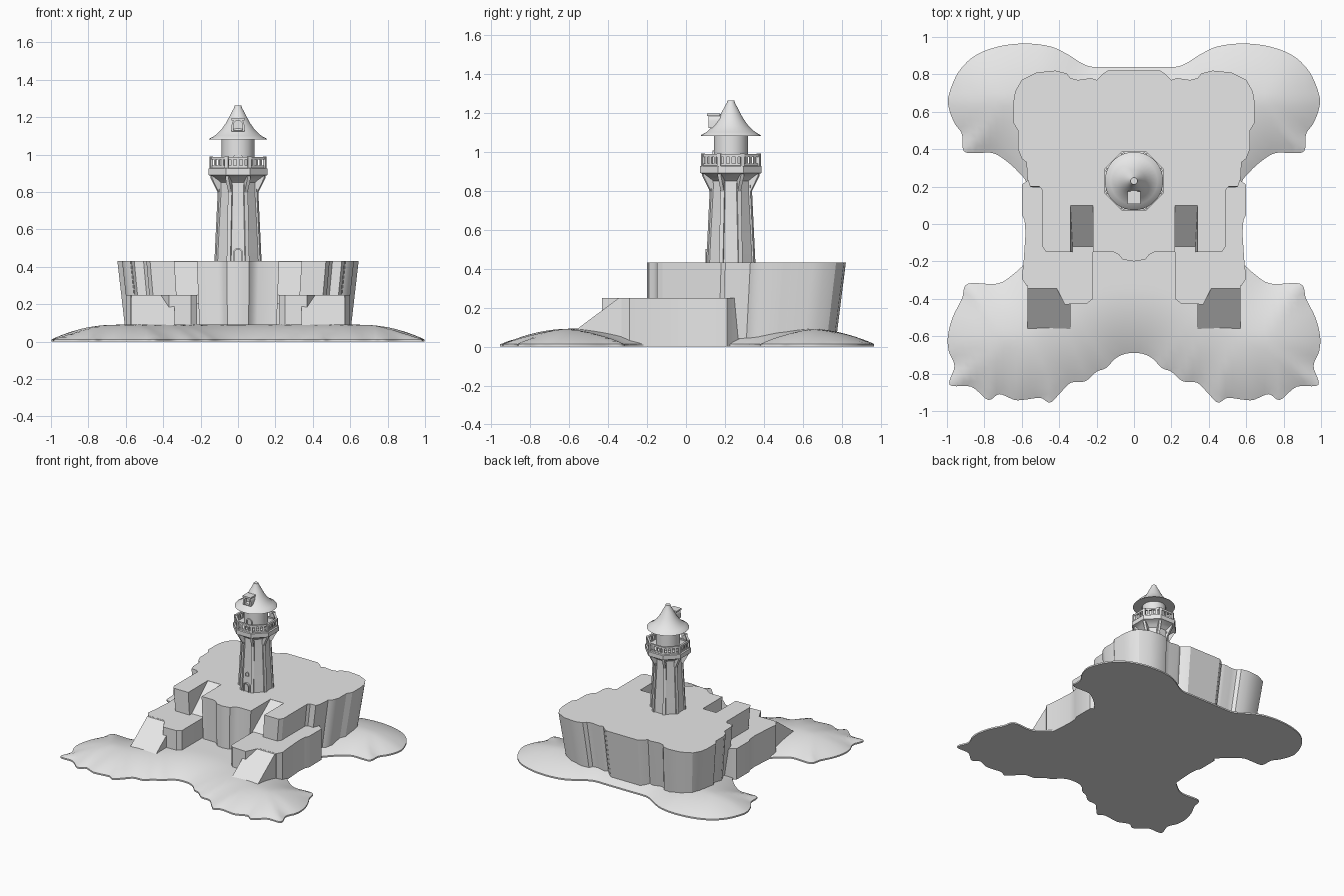
import bpy, bmesh
from math import sin, cos, pi, radians
from mathutils import Vector, Matrix, kdtree
from mathutils.geometry import delaunay_2d_cdt

cube = bpy.data.objects.get("Cube")
if cube:
    bpy.data.objects.remove(cube, do_unlink=True)

GREY = (0.8, 0.8, 0.8, 1)
stone = bpy.data.materials.new("plain_grey")
stone.use_nodes = True
stone.diffuse_color = GREY
stone.node_tree.nodes["Principled BSDF"].inputs["Base Color"].default_value = GREY

TOWER_Y = 0.23
DECK = 0.43      # top of the upper terrace
STEP = 0.25      # top of the lower terraces


def finish(name, bm, angle=30):
    bmesh.ops.recalc_face_normals(bm, faces=bm.faces)
    mesh = bpy.data.meshes.new(name)
    bm.to_mesh(mesh)
    bm.free()
    mesh.materials.append(stone)
    obj = bpy.data.objects.new(name, mesh)
    bpy.context.collection.objects.link(obj)
    bpy.ops.object.select_all(action='DESELECT')
    obj.select_set(True)
    bpy.context.view_layer.objects.active = obj
    bpy.ops.object.shade_smooth_by_angle(angle=radians(angle))
    return obj


def add_loft(bm, rings, matrix=Matrix()):
    """Skin equal-length rings and cap both ends."""
    rows = [[bm.verts.new(matrix @ Vector(p)) for p in ring] for ring in rings]
    for a, b in zip(rows, rows[1:]):
        for i in range(len(a)):
            j = (i + 1) % len(a)
            bm.faces.new((a[i], a[j], b[j], b[i]))
    bm.faces.new(rows[0])
    bm.faces.new(rows[-1])


def loft(name, rings, angle=30):
    bm = bmesh.new()
    add_loft(bm, rings)
    return finish(name, bm, angle)


def box_rings(x0, x1, y0, y1, z0, z1):
    return [[(x0, y0, z), (x1, y0, z), (x1, y1, z), (x0, y1, z)] for z in (z0, z1)]


def ring(sides, apothem, z):
    r = apothem / cos(pi / sides)
    return [(r * cos(2 * pi * (k + .5) / sides),
             TOWER_Y + r * sin(2 * pi * (k + .5) / sides), z) for k in range(sides)]


def turned(name, sides, profile, angle=30):
    return loft(name, [ring(sides, r, z) for r, z in profile], angle)


def mirrored(half):
    return half + [(-x, y) for x, y in reversed(half) if x > 0]


def catmull(points, steps):
    out, n = [], len(points)
    for i in range(n):
        a, b, c, d = (Vector(points[(i + k) % n]) for k in (-1, 0, 1, 2))
        for s in range(steps):
            t = s / steps
            out.append(b + (c - a) * t / 2 + (a * 2 - b * 5 + c * 4 - d) * t * t / 2
                       + (b * 3 - a - c * 3 + d) * t ** 3 / 2)
    return out


# Sand island: outline filled with a grid that domes up away from the shore
shore = mirrored([
    (0, .84), (.12, .84), (.22, .84), (.28, .86), (.36, .91), (.45, .95), (.58, .965),
    (.72, .95), (.85, .9), (.94, .81), (.99, .69), (.99, .62), (.96, .54), (.92, .48),
    (.91, .39), (.84, .38), (.76, .38), (.7, .35), (.62, .28), (.57, .2), (.57, 0),
    (.57, -.18), (.66, -.28), (.74, -.32), (.89, -.32), (.92, -.4), (.97, -.5),
    (.995, -.6), (.99, -.68), (.96, -.76), (.985, -.86), (.87, -.87), (.78, -.94),
    (.72, -.91), (.64, -.94), (.59, -.94), (.5, -.93), (.45, -.955), (.4, -.91),
    (.34, -.85), (.26, -.84), (.2, -.79), (.15, -.77), (.1, -.72), (.05, -.695), (0, -.69)])
coast = catmull(shore, 5)
tree = kdtree.KDTree(len(coast))
for i, p in enumerate(coast):
    tree.insert(p.to_3d(), i)
tree.balance()


def shore_distance(p):
    return tree.find(Vector((p[0], p[1], 0)))[2]


cell = 0.035
grid = [Vector((i * cell, j * cell)) for i in range(-28, 29) for j in range(-28, 29)]
grid = [p for p in grid if shore_distance(p) > 0.015]
flat, _, tris, *_ = delaunay_2d_cdt(coast + grid, [], [list(range(len(coast)))], 1, 1e-5)
bm = bmesh.new()
verts = []
for p in flat:
    u = min(shore_distance(p) / 0.35, 1)
    verts.append(bm.verts.new((p.x, p.y, 0.012 + 0.08 * (1 - (1 - u) ** 2))))
for f in tris:
    bm.faces.new([verts[i] for i in f])
bmesh.ops.delete(bm, geom=[v for v in bm.verts if not v.link_faces], context='VERTS')
rim = [e for e in bm.edges if e.is_boundary]
skirt = bmesh.ops.extrude_edge_only(bm, edges=rim)["geom"]
for v in skirt:
    if isinstance(v, bmesh.types.BMVert):
        v.co.z = 0
bmesh.ops.holes_fill(bm, edges=[e for e in bm.edges if e.is_boundary], sides=0)
finish("sand_island", bm, 50)

# Upper terrace with two slots for the inner ramps, leaning outward at the top
deck = mirrored([
    (0, -.2), (.03, -.195), (.06, -.19), (.08, -.165), (.11, -.15), (.22, -.15), (.22, .1),
    (.34, .1), (.34, -.15), (.47, -.15), (.49, -.12), (.49, .18), (.505, .2), (.555, .2),
    (.57, .24), (.575, .33), (.6, .35), (.62, .4), (.62, .5), (.645, .54), (.645, .65),
    (.635, .71), (.6, .77), (.52, .81), (.42, .82), (.36, .805), (.34, .78), (.3, .77),
    (.23, .78), (.2, .77), (.17, .8), (.14, .82), (0, .82)])
foot = [(x * .93, y * (.94 if y > .1 else 1), .04) for x, y in deck]
loft("upper_terrace", [foot, [(x, y, DECK) for x, y in deck]])

# Lower terraces and ramps on both sides
block = [(.22, .05), (.22, -.4), (.25, -.425), (.37, -.43), (.42, -.33), (.575, -.33),
         (.6, -.29), (.59, -.2), (.58, -.05), (.585, .02), (.6, .05), (.6, .21), (.56, .24),
         (.5, .3), (.3, .3)]
outer_ramp = [(-.3, .03), (-.3, .249), (-.345, .249), (-.565, .085), (-.565, .03)]
inner_ramp = [(.12, .2), (.12, .429), (.1, .429), (-.12, STEP), (-.12, .2)]
for side, sx in (("left", 1), ("right", -1)):
    loft(side + "_lower_terrace", [[(sx * x, y, z) for x, y in block] for z in (0, STEP)])
    for label, profile, x0, x1 in (("outer", outer_ramp, .34, .57),
                                   ("inner", inner_ramp, .2, .36)):
        loft(f"{side}_{label}_ramp", [[(sx * x, y, z) for y, z in profile] for x in (x0, x1)])

# Octagonal tower shaft, flared gallery and round lantern room
turned("tower_shaft", 8, [(.118, DECK - .02), (.112, .55), (.098, .82), (.098, .86)], 20)
turned("gallery_floor", 8, [(.098, .85), (.115, .865), (.142, .885), (.158, .89),
                            (.158, .925), (.14, .93)], 20)
turned("lantern_room", 24, [(.087, .92), (.087, 1.09)])
turned("tower_roof", 32, [(.155, 1.08), (.152, 1.085), (.125, 1.1), (.09, 1.132),
                          (.062, 1.172), (.04, 1.215), (.021, 1.25), (.018, 1.262)], 40)

# Corner strips, brackets and railing repeat on all eight sides
strips, brackets, rail = bmesh.new(), bmesh.new(), bmesh.new()
for k in range(8):
    def turn(angle):
        return Matrix.Translation((0, TOWER_Y, 0)) @ Matrix.Rotation(angle, 4, 'Z')

    corner, face = turn((k + .5) * pi / 4), turn(k * pi / 4)
    add_loft(strips, [[(r - .02, -.011, z), (r + .004, -.011, z), (r + .004, .011, z),
                       (r - .02, .011, z)] for r, z in ((.128, DECK), (.107, .84))], corner)
    bracket = [(.09, .79), (.11, .79), (.155, .875), (.155, .89), (.09, .89)]
    add_loft(brackets, [[(r, t, z) for r, z in bracket] for t in (-.009, .009)], corner)
    add_loft(rail, box_rings(.148, .162, -.01, .01, .92, .99), corner)
    add_loft(rail, box_rings(.136, .147, -.06, .06, .92, .94), face)
    add_loft(rail, box_rings(.134, .149, -.06, .06, .973, .988), face)
    for t in (-.03, 0, .03):
        add_loft(rail, box_rings(.138, .146, t - .007, t + .007, .93, .98), face)
finish("tower_corner_strips", strips)
finish("gallery_brackets", brackets)
finish("gallery_railing", rail)


# Arched frames with a recessed opening
def arch(w, z0, h, y):
    top = [(w * cos(a * pi / 8), y, z0 + h - w + w * sin(a * pi / 8)) for a in range(9)]
    return [(w, y, z0)] + top[0:] + [(-w, y, z0)]


def arched_frame(name, w, z0, h, back, front, depth):
    m = w * .3
    inner = (w - m, z0 + m * .5, h - m * 1.5)
    # keep the lowest points of the jambs clear of the arch spring line
    return loft(name, [arch(w, z0, h, back), arch(w, z0, h, front),
                       arch(*inner, front), arch(*inner, front + depth)])


arched_frame("tower_door", .026, DECK - .005, .075, .13, .1, .012)
arched_frame("tower_window", .014, .55, .034, .14, .112, .01)
arched_frame("lantern_door", .026, .93, .075, .17, .137, .01)
arched_frame("roof_dormer", .034, 1.122, .07, .21, .115, .03)
loft("dormer_hood", box_rings(-.036, .036, .108, .175, 1.182, 1.195))
